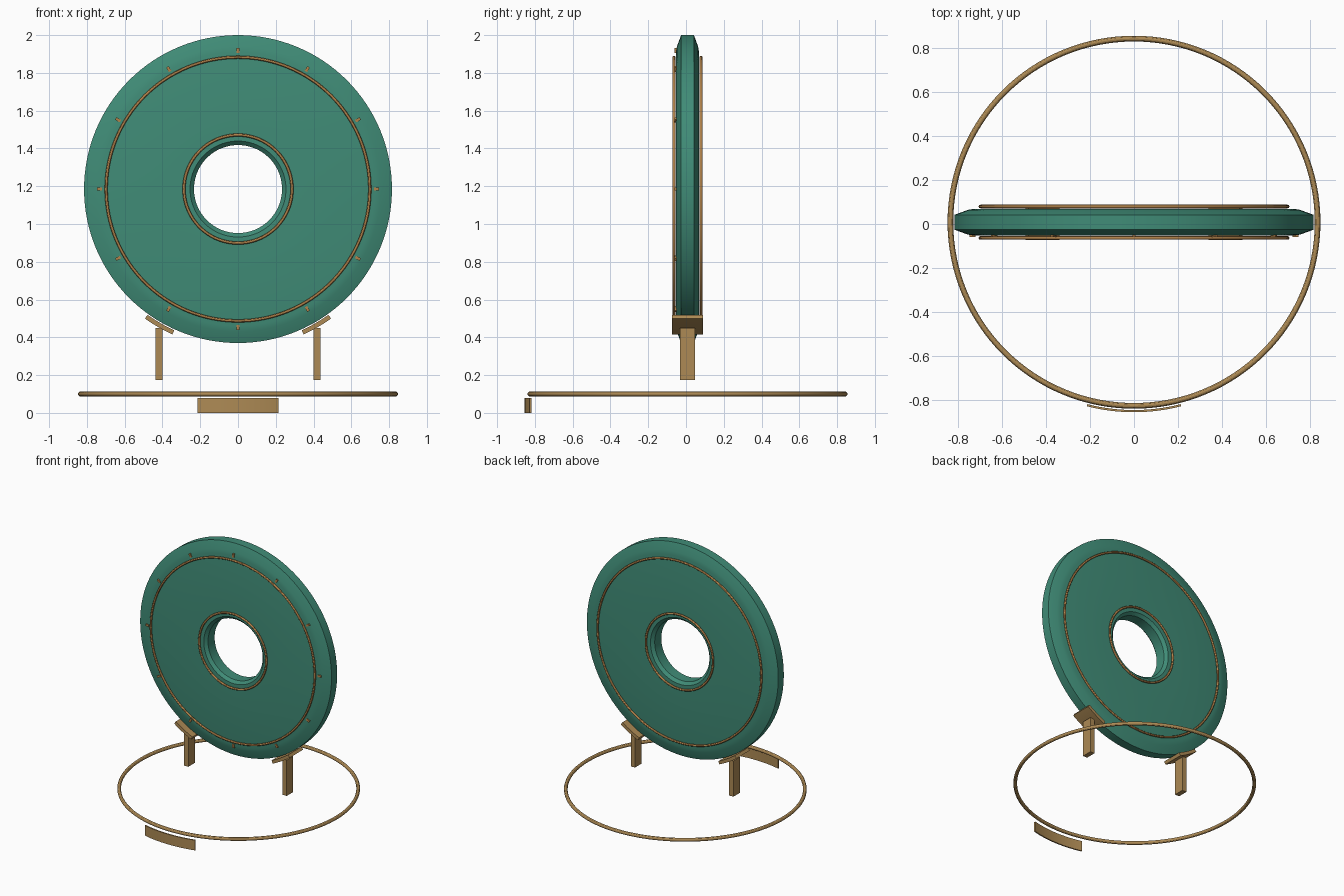
import bpy
import bmesh
from math import pi, sin, cos, radians
from mathutils import Matrix

cube = bpy.data.objects.get("Cube")
if cube:
    bpy.data.objects.remove(cube, do_unlink=True)

Y0 = 0.008                      # shared depth axis of disc and base ring
DISC_Z = 1.185
UPRIGHT = Matrix.Translation((0, Y0, DISC_Z)) @ Matrix.Rotation(pi / 2, 4, 'X')


def material(name, rgb):
    m = bpy.data.materials.new(name)
    m.use_nodes = True
    m.diffuse_color = (*rgb, 1)
    m.node_tree.nodes["Principled BSDF"].inputs["Base Color"].default_value = (*rgb, 1)
    return m


jade = material("jade green", (0.051, 0.262, 0.184))
bronze = material("bronze", (0.42, 0.255, 0.09))
copper = material("warm bronze", (0.44, 0.225, 0.07))


def finish(bm, name, mat, matrix, smooth=True):
    bmesh.ops.recalc_face_normals(bm, faces=bm.faces)
    mesh = bpy.data.meshes.new(name)
    bm.to_mesh(mesh)
    bm.free()
    mesh.materials.append(mat)
    ob = bpy.data.objects.new(name, mesh)
    bpy.context.collection.objects.link(ob)
    ob.matrix_world = matrix
    if smooth:
        bpy.ops.object.select_all(action='DESELECT')
        bpy.context.view_layer.objects.active = ob
        ob.select_set(True)
        bpy.ops.object.shade_smooth_by_angle(angle=radians(30))
    return ob


def sweep(name, profile, mat, matrix, start=0.0, end=2 * pi, steps=128):
    """Turn a closed (radius, height) profile about local z, fully or along an arc."""
    bm = bmesh.new()
    full = end - start > 2 * pi - 1e-6
    rows = []
    for i in range(steps if full else steps + 1):
        a = start + (end - start) * i / steps
        rows.append([bm.verts.new((r * cos(a), r * sin(a), h)) for r, h in profile])
    n = len(profile)
    for i in range(steps):
        p, q = rows[i], rows[(i + 1) % len(rows)]
        for j in range(n):
            k = (j + 1) % n
            bm.faces.new((p[j], p[k], q[k], q[j]))
    if not full:
        bm.faces.new(rows[0])
        bm.faces.new(rows[-1])
    return finish(bm, name, mat, matrix)


def round_section(radius, height, tube, sides=12):
    return [(radius + tube * cos(2 * pi * i / sides), height + tube * sin(2 * pi * i / sides))
            for i in range(sides)]


def box_section(inner, outer, low, high):
    return [(inner, low), (outer, low), (outer, high), (inner, high)]


def box(name, size, mat, matrix):
    bm = bmesh.new()
    bmesh.ops.create_cube(bm, size=1)
    bmesh.ops.scale(bm, vec=size, verts=bm.verts)
    return finish(bm, name, mat, matrix, smooth=False)


# Pierced disc with a bevelled rim and bore
half = [(0.233, 0.04), (0.254, 0.061), (0.725, 0.061), (0.755, 0.056), (0.815, 0.034)]
sweep("disc", half + [(r, -h) for r, h in reversed(half)], jade, UPRIGHT)

# Inlay rings on both faces
for side, label in ((1, "front"), (-1, "back")):
    sweep(label + "_outer_ring", round_section(0.698, side * 0.0715, 0.008), copper, UPRIGHT)
    sweep(label + "_inner_ring", round_section(0.286, side * 0.0715, 0.008), copper, UPRIGHT)

# Twelve tick marks around the front
for i in range(12):
    place = UPRIGHT @ Matrix.Rotation(i * pi / 6, 4, 'Z') @ Matrix.Translation((0.733, 0, 0.061))
    box(f"tick_{i + 1}", (0.028, 0.015, 0.014), copper, place)

# Curved cradles on posts, left and right
for side, label in ((1, "left"), (-1, "right")):
    mid = radians(-90 + side * 30)
    spread = radians(5.7)
    sweep(label + "_cradle", box_section(0.82, 0.844, -0.0815, 0.0815), bronze, UPRIGHT,
          mid - spread, mid + spread, 10)
    box(label + "_post", (0.036, 0.08, 0.275), bronze,
        Matrix.Translation((side * 0.419, Y0, 0.3125)))

# Base ring and curved front plaque
base = Matrix.Translation((0, Y0, 0))
sweep("base_ring", round_section(0.834, 0.1, 0.013), bronze, base)
arc = radians(14.4)
sweep("front_plaque", box_section(0.853, 0.863, 0, 0.078), bronze, base,
      -pi / 2 - arc, -pi / 2 + arc, 16)
